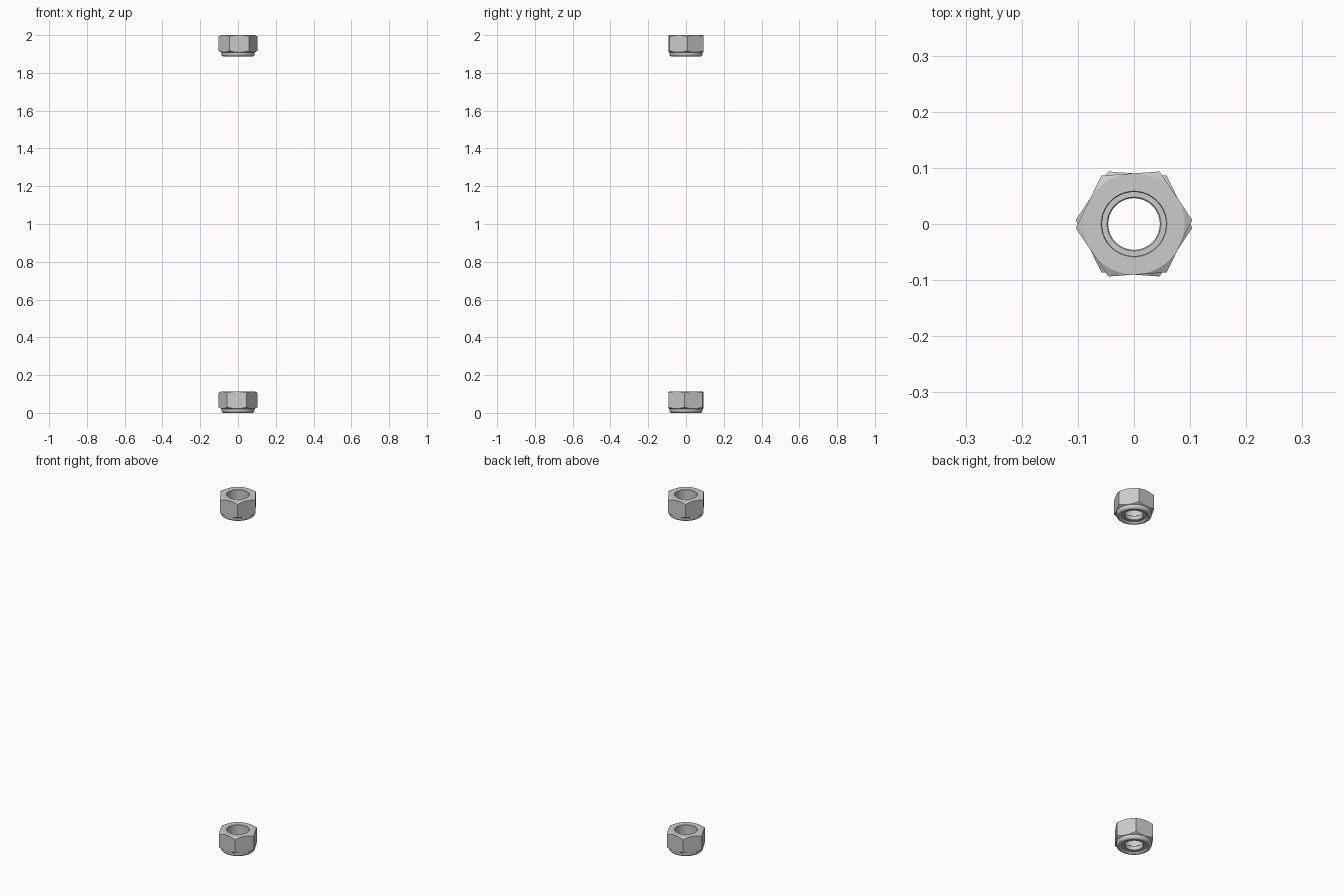
import bpy, bmesh
from math import pi, sin, cos, radians

if "Cube" in bpy.data.objects:
    bpy.data.objects.remove(bpy.data.objects["Cube"])

HEIGHT = 0.113
CORNER_R = 0.104
SEGMENTS = 72


def new_object(name, bm):
    bmesh.ops.recalc_face_normals(bm, faces=bm.faces)
    mesh = bpy.data.meshes.new(name)
    bm.to_mesh(mesh)
    bm.free()
    obj = bpy.data.objects.new(name, mesh)
    bpy.context.collection.objects.link(obj)
    return obj


def lathe(name, profile):
    """Revolve a closed (radius, z) profile around the z axis."""
    bm = bmesh.new()
    rings = []
    for i in range(SEGMENTS):
        a = 2 * pi * i / SEGMENTS
        rings.append([bm.verts.new((r * cos(a), r * sin(a), z)) for r, z in profile])
    n = len(profile)
    for i in range(SEGMENTS):
        p, q = rings[i], rings[(i + 1) % SEGMENTS]
        for j in range(n):
            k = (j + 1) % n
            bm.faces.new((p[j], q[j], q[k], p[k]))
    return new_object(name, bm)


def hex_prism(name):
    bm = bmesh.new()
    ring = [bm.verts.new((CORNER_R * cos(i * pi / 3), CORNER_R * sin(i * pi / 3), -0.05))
            for i in range(6)]
    base = bm.faces.new(ring)
    out = bmesh.ops.extrude_face_region(bm, geom=[base])
    top = [v for v in out["geom"] if isinstance(v, bmesh.types.BMVert)]
    bmesh.ops.translate(bm, verts=top, vec=(0, 0, 0.25))
    return new_object(name, bm)


def arc(cx, cz, r, start, end, steps):
    return [(cx + r * cos(radians(start + (end - start) * i / steps)),
             cz + r * sin(radians(start + (end - start) * i / steps)))
            for i in range(steps + 1)]


def smooth(obj):
    bpy.ops.object.select_all(action='DESELECT')
    obj.select_set(True)
    bpy.context.view_layer.objects.active = obj
    bpy.ops.object.shade_smooth_by_angle(angle=radians(20))


def lock_nut(prefix, z, turn):
    # Chamfered body with rolled collar and bore, trimmed to a hexagon
    profile = [(0.0585, HEIGHT), (0.090, HEIGHT), (0.108, HEIGHT - 0.010),
               (0.108, 0.033), (0.088, 0.021)]
    profile += arc(0.075, 0.013, 0.013, 0, -180, 12)
    profile += [(0.062, 0.034), (0.057, 0.037), (0.057, HEIGHT - 0.002)]
    body = lathe(prefix + "_nut_body", profile)
    cutter = hex_prism("hex_cutter")
    cutter.hide_render = True
    mod = body.modifiers.new("hex_trim", 'BOOLEAN')
    mod.operation = 'INTERSECT'
    mod.solver = 'EXACT'
    mod.object = cutter
    bpy.context.view_layer.objects.active = body
    bpy.ops.object.modifier_apply(modifier=mod.name)
    bpy.data.objects.remove(cutter, do_unlink=True)

    # Locking ring held inside the collar
    ring = lathe(prefix + "_locking_ring",
                 [(0.0625, 0.008), (0.0625, 0.033), (0.048, 0.033), (0.046, 0.031),
                  (0.046, 0.010), (0.048, 0.008)])
    for obj in (body, ring):
        obj.location.z = z
        obj.rotation_euler.z = radians(turn)
        smooth(obj)


# The two nuts are turned slightly against each other
lock_nut("lower", 0.0, -4)
lock_nut("upper", 2.0 - HEIGHT, 4)
